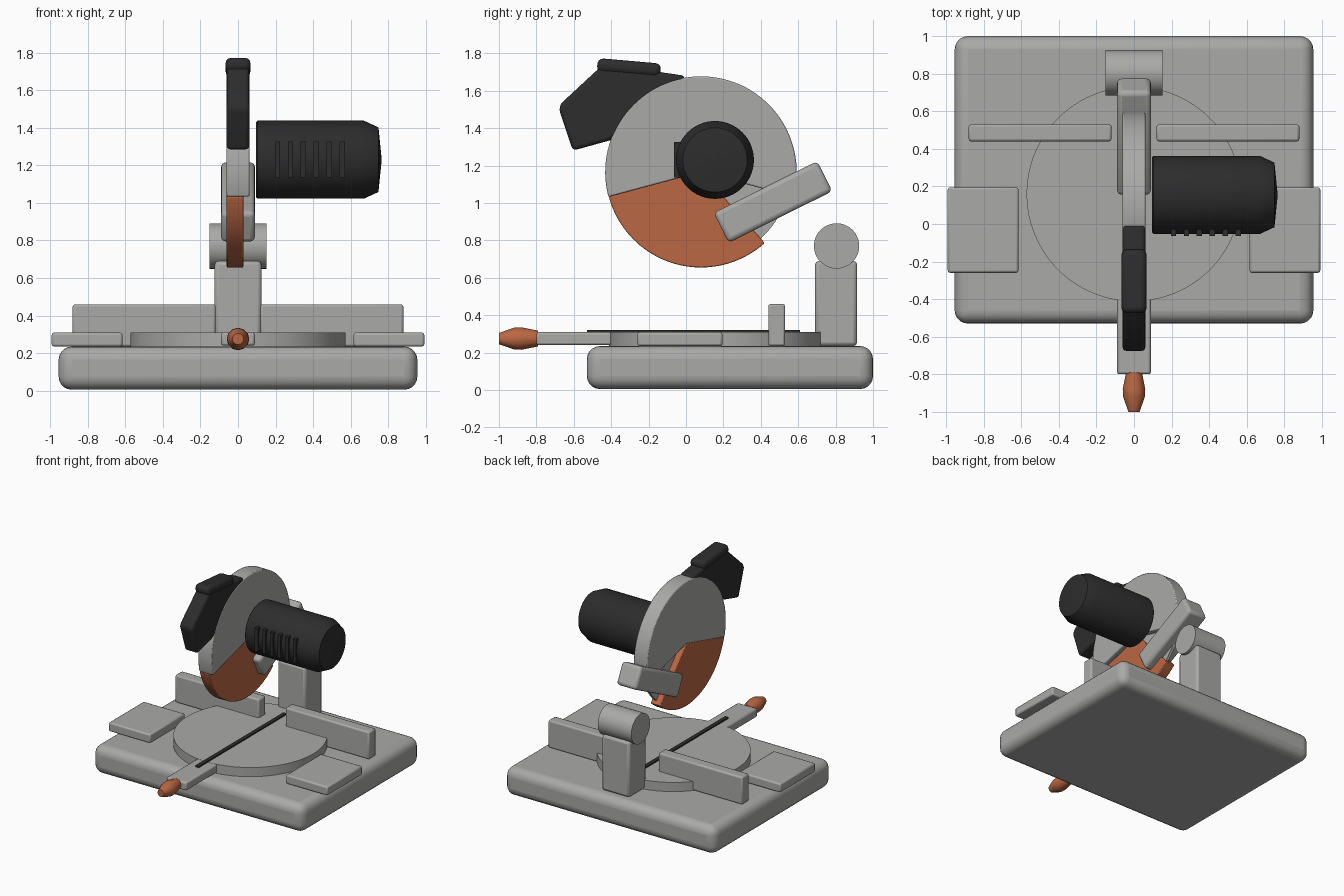
import bpy, bmesh, math
from mathutils import Matrix, Vector

if "Cube" in bpy.data.objects:
    bpy.data.objects.remove(bpy.data.objects["Cube"])


def make_mat(name, col):
    m = bpy.data.materials.new(name)
    m.diffuse_color = (*col, 1)
    m.use_nodes = True
    m.node_tree.nodes["Principled BSDF"].inputs["Base Color"].default_value = m.diffuse_color
    return m


GREY = make_mat("cast grey", (0.40, 0.40, 0.39))
BLACK = make_mat("black plastic", (0.026, 0.026, 0.026))
ORANGE = make_mat("orange", (0.50, 0.135, 0.055))


def finish(name, bm, mat, bevel=0.0, segs=2):
    bmesh.ops.recalc_face_normals(bm, faces=bm.faces)
    me = bpy.data.meshes.new(name)
    bm.to_mesh(me)
    bm.free()
    ob = bpy.data.objects.new(name, me)
    bpy.context.collection.objects.link(ob)
    me.materials.append(mat)
    if bevel:
        b = ob.modifiers.new("bevel", "BEVEL")
        b.width, b.segments, b.limit_method = bevel, segs, "ANGLE"
        b.angle_limit = math.radians(35)
    bpy.ops.object.select_all(action="DESELECT")
    ob.select_set(True)
    bpy.context.view_layer.objects.active = ob
    bpy.ops.object.shade_smooth_by_angle(angle=math.radians(30))
    return ob


def box(name, lo, hi, mat, bevel=0.012, segs=2, tilt=0):
    """Box between two corners, tilted about x."""
    lo, hi = Vector(lo), Vector(hi)
    bm = bmesh.new()
    bmesh.ops.create_cube(bm, size=1, matrix=Matrix.Translation((lo + hi) / 2)
                          @ Matrix.Rotation(math.radians(tilt), 4, "X")
                          @ Matrix.Diagonal((*(hi - lo), 1)))
    return finish(name, bm, mat, bevel, segs)


def plate(name, pts, x0, x1, mat, bevel=0.012, segs=2):
    """Extrude a (y, z) outline between x0 and x1."""
    bm = bmesh.new()
    f = bm.faces.new([bm.verts.new((x0, y, z)) for y, z in pts])
    ext = bmesh.ops.extrude_face_region(bm, geom=[f])["geom"]
    bmesh.ops.translate(bm, vec=(x1 - x0, 0, 0),
                        verts=[v for v in ext if isinstance(v, bmesh.types.BMVert)])
    return finish(name, bm, mat, bevel, segs)


def lathe(name, origin, axis, prof, mat, n=64):
    """Spin (radius, distance) rings around an axis, with capped ends."""
    rot = Vector((0, 0, 1)).rotation_difference(Vector(axis)).to_matrix()
    bm = bmesh.new()
    rings = []
    for r, d in prof:
        rings.append([bm.verts.new(Vector(origin) + rot @ Vector(
            (r * math.cos(math.tau * i / n), r * math.sin(math.tau * i / n), d)))
            for i in range(n)])
    for a, b in zip(rings, rings[1:]):
        for i in range(n):
            j = (i + 1) % n
            bm.faces.new((a[i], a[j], b[j], b[i]))
    bm.faces.new(rings[0])
    bm.faces.new(rings[-1])
    return finish(name, bm, mat)


def arc(cy, cz, r, a0, a1, n):
    return [(cy + r * math.cos(math.radians(a0 + (a1 - a0) * i / n)),
             cz + r * math.sin(math.radians(a0 + (a1 - a0) * i / n)))
            for i in range(n + 1)]


# Base and rotating table
box("base", (-0.955, -0.53, 0.005), (0.955, 1.0, 0.235), GREY, 0.07, 5)
lathe("turntable", (0, 0.16, 0.23), (0, 0, 1), [(0.572, 0), (0.572, 0.08)], GREY, 96)
box("table_arm", (-0.09, -0.8, 0.24), (0.09, 0.0, 0.309), GREY)
box("kerf_slot", (-0.016, -0.53, 0.30), (0.016, 0.61, 0.32), BLACK, 0)
lathe("table_grip", (0, -0.79, 0.275), (0, -1, 0),
      [(0.042, 0), (0.06, 0.09), (0.058, 0.13), (0.03, 0.21)], ORANGE, 12)

# Fences and side supports
for side, s in (("left", -1), ("right", 1)):
    xs = sorted((0.12 * s, 0.88 * s))
    box(side + "_fence", (xs[0], 0.44, 0.235), (xs[1], 0.53, 0.46), GREY)
    xs = sorted((0.615 * s, 0.992 * s))
    box(side + "_support", (xs[0], -0.26, 0.235), (xs[1], 0.195, 0.309), GREY)

# Rear post, pivot and swing arm
box("rear_post", (-0.125, 0.69, 0.235), (0.125, 0.915, 0.69), GREY, 0.02)
lathe("pivot", (-0.152, 0.805, 0.77), (1, 0, 0), [(0.121, 0), (0.121, 0.304)], GREY)
box("swing_arm", (-0.09, 0.155, 0.915), (0.09, 0.775, 1.095), GREY, 0.025, 3, 26.5)

# Blade with its upper and lower guards
CY, CZ = 0.08, 1.165
lathe("blade", (-0.012, CY, CZ), (1, 0, 0), [(0.478, 0), (0.478, 0.024)], GREY, 96)
plate("upper_guard", arc(CY, CZ, 0.512, -15, 195, 60) + [(CY, CZ)],
      -0.062, 0.062, GREY, 0.008)
plate("lower_guard", arc(CY, CZ, 0.51, 195, 312, 40) + [(CY, CZ)],
      -0.06, 0.028, ORANGE, 0.006)

# Motor with vent ribs
MY, MZ = 0.155, 1.23
lathe("motor", (0, MY, MZ), (1, 0, 0),
      [(0.2, 0.096), (0.208, 0.104), (0.208, 0.67), (0.172, 0.748), (0.003, 0.765)], BLACK)
for i in range(6):
    x = 0.21 + i * 0.069
    box(f"motor_vent_{i + 1}", (x - 0.014, -0.063, 1.135), (x + 0.014, 0.03, 1.327), BLACK, 0)

# Carry handle and top grip
plate("handle", [(-0.68, 1.505), (-0.605, 1.28), (-0.405, 1.335), (-0.26, 1.45),
                 (-0.02, 1.60), (-0.005, 1.68), (-0.14, 1.70), (-0.46, 1.725),
                 (-0.665, 1.535)],
      -0.06, 0.06, BLACK, 0.02, 3)
box("top_grip", (-0.067, -0.475, 1.685), (0.067, -0.135, 1.76), BLACK, 0.03, 3, -5)
